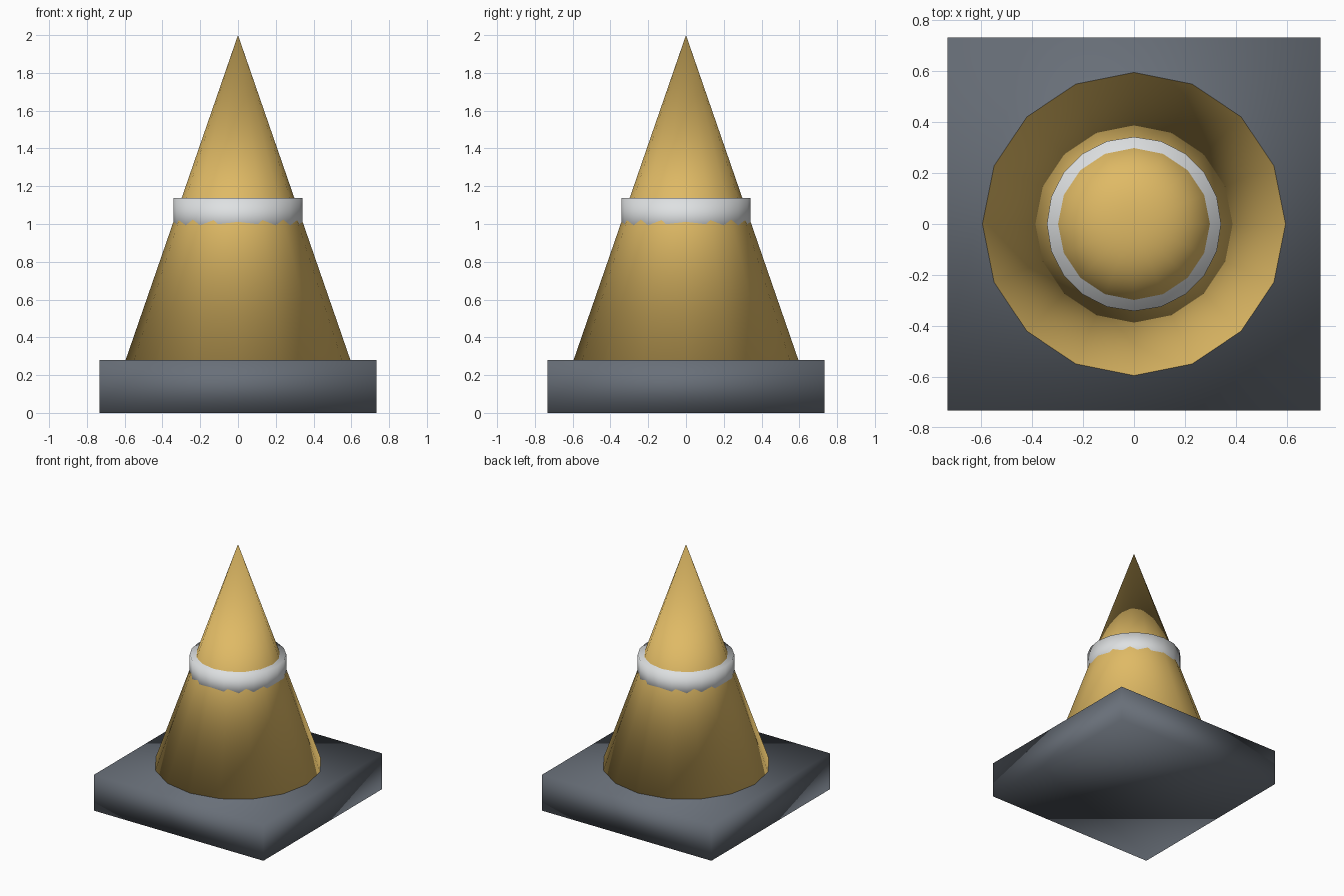
import bpy

default_cube = bpy.data.objects.get("Cube")
if default_cube:
    bpy.data.objects.remove(default_cube, do_unlink=True)

BASE_HALF = 0.733
BASE_TOP = 0.28
TIP = 2.0


def make_material(name, rgb):
    mat = bpy.data.materials.new(name)
    mat.use_nodes = True
    mat.diffuse_color = (*rgb, 1)
    mat.node_tree.nodes["Principled BSDF"].inputs["Base Color"].default_value = (*rgb, 1)
    return mat


def finish(name, mat):
    """Name the new part, colour it and shade every face smooth."""
    obj = bpy.context.object
    obj.name = name
    obj.data.materials.append(mat)
    for face in obj.data.polygons:
        face.use_smooth = True
    return obj


grey = make_material("dark grey", (0.14, 0.16, 0.19))
amber = make_material("amber", (0.74, 0.49, 0.13))
white = make_material("white", (0.73, 0.75, 0.76))

# Square foot, softly shaded across its edges
bpy.ops.mesh.primitive_cube_add(size=1, location=(0, 0, BASE_TOP / 2))
base = finish("base", grey)
for v in base.data.vertices:
    v.co.x *= 2 * BASE_HALF
    v.co.y *= 2 * BASE_HALF
    v.co.z *= BASE_TOP

# Pointed sixteen-sided body with a closed underside
bpy.ops.mesh.primitive_cone_add(vertices=16, radius1=0.595, radius2=0,
                                depth=TIP - BASE_TOP,
                                location=(0, 0, (TIP + BASE_TOP) / 2))
finish("cone_body", amber)

# Collar whose lower rim sinks into the body
band_bottom, band_top = 0.94, 1.138
bpy.ops.mesh.primitive_cylinder_add(vertices=20, radius=0.342,
                                    depth=band_top - band_bottom,
                                    location=(0, 0, (band_top + band_bottom) / 2))
finish("collar_band", white)
